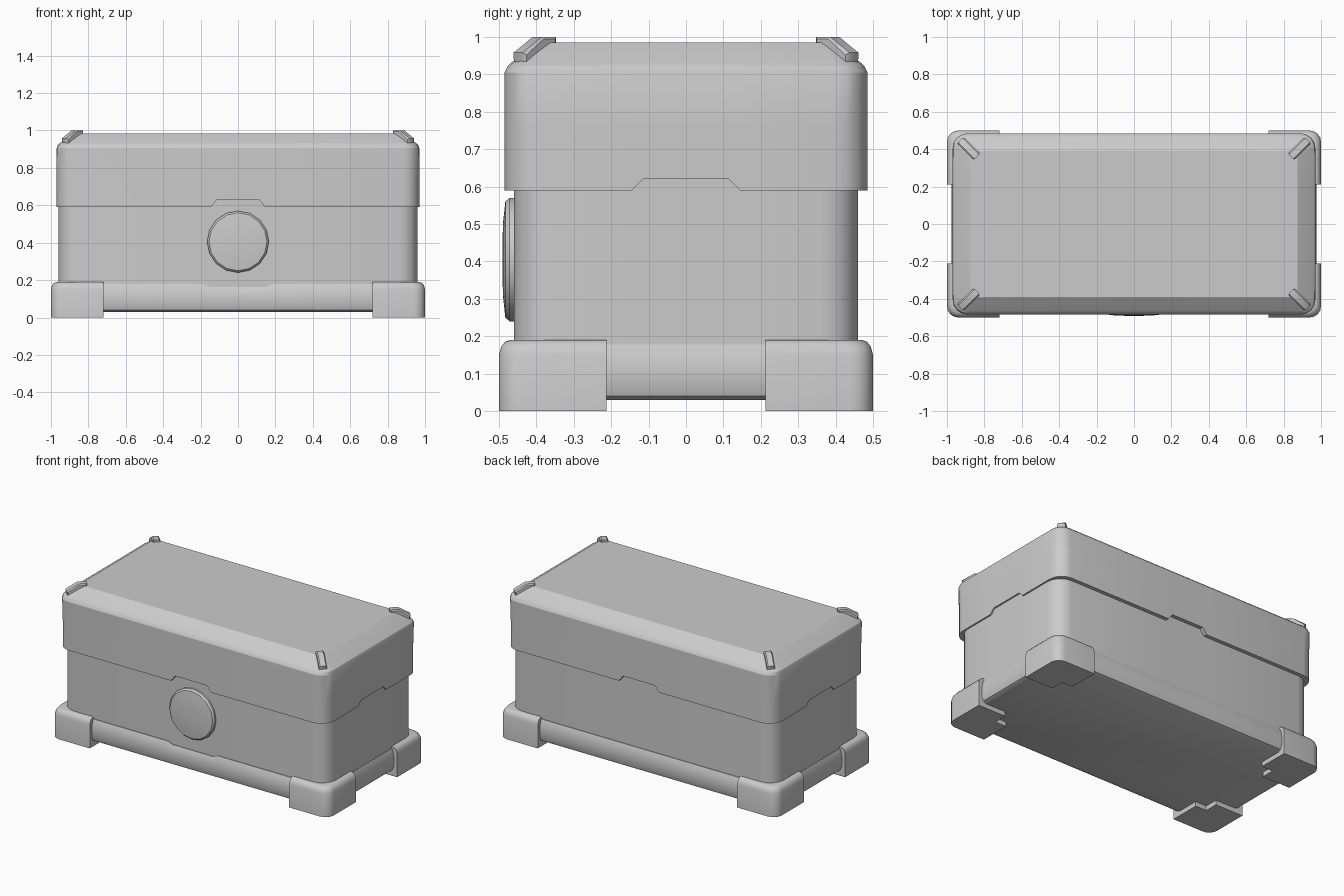
import bpy, bmesh, math

if "Cube" in bpy.data.objects:
    bpy.data.objects.remove(bpy.data.objects["Cube"])


def make_object(name, rings, cap_start=True, cap_end=True, angle=35):
    """Loft closed rings of equal length into one mesh object."""
    bm = bmesh.new()
    loops = [[bm.verts.new(p) for p in ring] for ring in rings]
    n = len(loops[0])
    for a, b in zip(loops, loops[1:]):
        for i in range(n):
            j = (i + 1) % n
            bm.faces.new((a[i], a[j], b[j], b[i]))
    if cap_start:
        bm.faces.new(loops[0][::-1])
    if cap_end:
        bm.faces.new(loops[-1])
    bmesh.ops.recalc_face_normals(bm, faces=bm.faces)
    me = bpy.data.meshes.new(name)
    bm.to_mesh(me)
    bm.free()
    ob = bpy.data.objects.new(name, me)
    bpy.context.collection.objects.link(ob)
    me.shade_smooth()
    me.set_sharp_from_angle(angle=math.radians(angle))
    return ob


def mirror_xy(ob):
    mod = ob.modifiers.new("Mirror", 'MIRROR')
    mod.use_axis = (True, True, False)
    mod.use_mirror_merge = False


def arc(cx, cy, r, start, segs=4):
    return [(cx + r * math.cos(start + math.pi / 2 * i / segs),
             cy + r * math.sin(start + math.pi / 2 * i / segs))
            for i in range(segs + 1)]


def rounded_ring(hx, hy, r, z, notch=(0, 0, 0, 0), wide=0.145, narrow=0.115):
    """Rounded rectangle; notch shifts the middle of back, left, front, right."""
    pts = []
    signs = [(1, 1), (-1, 1), (-1, -1), (1, -1)]
    for k, (sx, sy) in enumerate(signs):
        corner = arc(sx * (hx - r), sy * (hy - r), r, k * math.pi / 2)
        pts += [(x, y, z) for x, y in corner]
        dx, dy = [(-1, 0), (0, -1), (1, 0), (0, 1)][k]
        bx, by = [(0, hy), (-hx, 0), (0, -hy), (hx, 0)][k]
        for s, d in ((-wide, 0), (-narrow, notch[k]), (narrow, notch[k]), (wide, 0)):
            pts.append((bx + dx * s, by + dy * s, z + d))
    return pts


# Main box wall, rising into the lid
make_object("body", [rounded_ring(0.96, 0.46, 0.1, 0.12),
                     rounded_ring(0.96, 0.46, 0.1, 0.66)], False, False)

# Lid with a raised notch in the middle of each lower edge
cut = (0.038, 0.03, 0.038, 0.03)
make_object("lid", [
    rounded_ring(0.955, 0.455, 0.09, 0.59, cut),
    rounded_ring(0.97, 0.485, 0.09, 0.59, cut),
    rounded_ring(0.97, 0.485, 0.09, 0.76),
    rounded_ring(0.97, 0.485, 0.08, 0.905),
    rounded_ring(0.964, 0.477, 0.075, 0.922),
    rounded_ring(0.95, 0.464, 0.07, 0.934),
    rounded_ring(0.875, 0.389, 0.015, 0.985)], False, True, 25)

# Base rim, with a shallow dip under the badge
dip = (0, 0, -0.014, 0)
make_object("base_rim", [
    rounded_ring(0.945, 0.445, 0.06, 0.03, wide=0.18, narrow=0.15),
    rounded_ring(0.966, 0.468, 0.07, 0.04, wide=0.18, narrow=0.15),
    rounded_ring(0.977, 0.479, 0.08, 0.07, wide=0.18, narrow=0.15),
    rounded_ring(0.977, 0.479, 0.08, 0.12, wide=0.18, narrow=0.15),
    rounded_ring(0.971, 0.473, 0.08, 0.155, (0, 0, -0.008, 0), 0.18, 0.15),
    rounded_ring(0.962, 0.464, 0.09, 0.178, dip, 0.18, 0.15),
    rounded_ring(0.955, 0.455, 0.1, 0.178, dip, 0.18, 0.15)], True, False, 40)


# L-shaped corner feet with rounded outer top edges
def foot_ring(inset, r, z):
    outline = [(0.72, 0.30), (0.80, 0.30), (0.80, 0.212), (1 - inset, 0.212)]
    outline += arc(1 - inset - r, 0.5 - inset - r, r, 0)
    outline.append((0.72, 0.5 - inset))
    return [(x, y, z) for x, y in outline]


mirror_xy(make_object("corner_foot", [
    foot_ring(0, 0.06, 0), foot_ring(0, 0.06, 0.15),
    foot_ring(0.006, 0.06, 0.172), foot_ring(0.016, 0.06, 0.185),
    foot_ring(0.03, 0.06, 0.19)], angle=40))


# Diagonal bent clips on the four lid corners
def clip_ring(w, grow):
    profile = [(0.0, 0.925), (0.0 - grow, 0.952 + grow), (0.045, 0.994 + grow),
               (0.077 + grow, 0.994 + grow), (0.077 + grow, 0.975)]
    return [(0.923 - t + w, 0.443 - t - w, z) for t, z in profile]


mirror_xy(make_object("lid_corner_clip", [
    clip_ring(-0.017, 0), clip_ring(-0.012, 0.006),
    clip_ring(0.012, 0.006), clip_ring(0.017, 0)]))

# Round front badge
badge = []
for radius, y in ((0.165, -0.45), (0.165, -0.472), (0.155, -0.483),
                  (0.10, -0.489), (0.04, -0.491)):
    badge.append([(radius * math.cos(math.tau * i / 16), y,
                   0.405 + radius * math.sin(math.tau * i / 16)) for i in range(16)])
make_object("front_badge", badge, angle=40)
